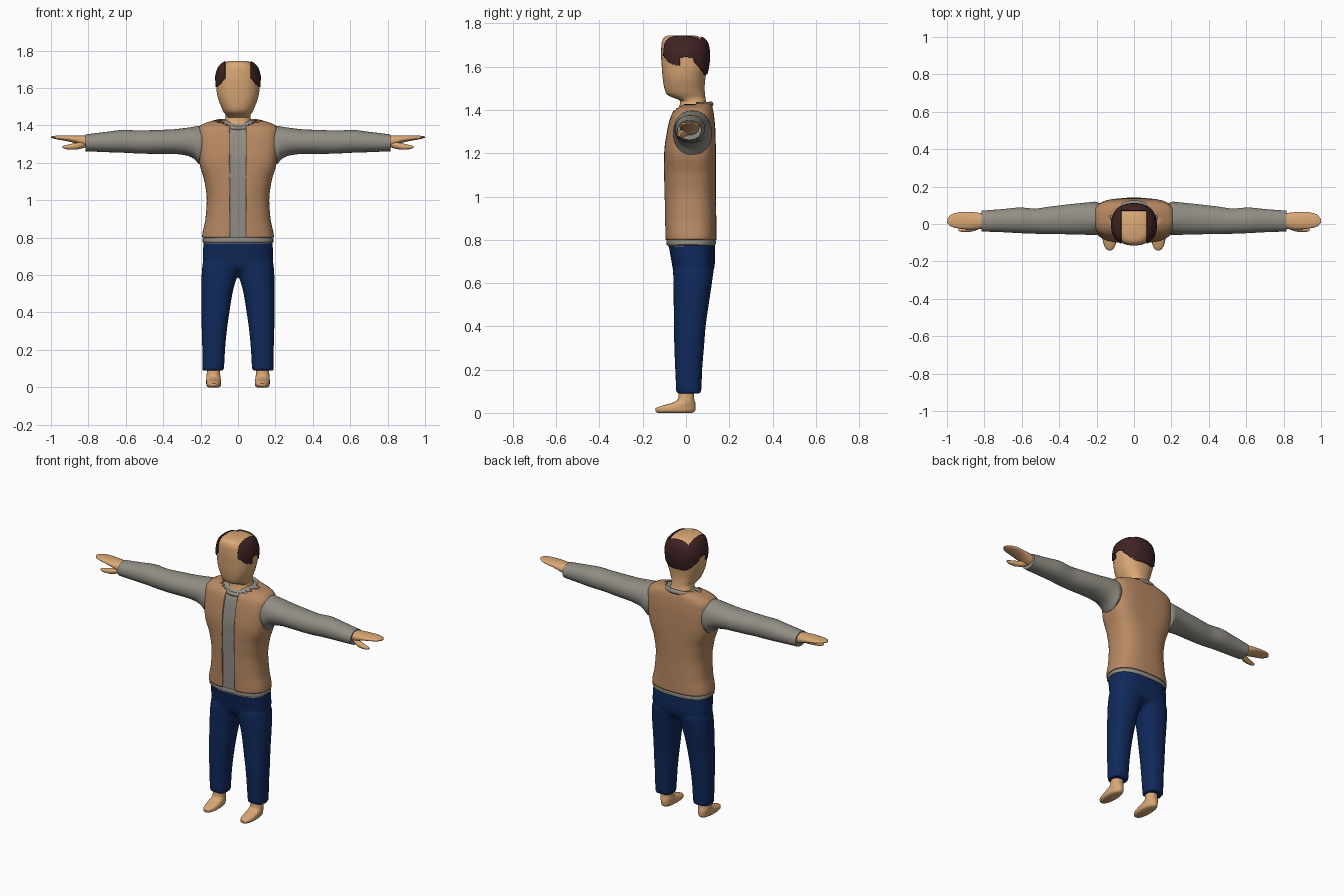
import bpy, bmesh, math
from mathutils import Vector

if "Cube" in bpy.data.objects:
    bpy.data.objects.remove(bpy.data.objects["Cube"])


def material(name, rgb):
    m = bpy.data.materials.new(name)
    m.diffuse_color = (*rgb, 1)
    m.use_nodes = True
    m.node_tree.nodes["Principled BSDF"].inputs["Base Color"].default_value = m.diffuse_color
    return m


SKIN = material("skin", (0.70, 0.39, 0.18))
TAN = material("vest tan", (0.48, 0.25, 0.125))
GRAY = material("shirt gray", (0.28, 0.27, 0.23))
NAVY = material("denim navy", (0.005, 0.022, 0.105))
HAIR = material("dark hair", (0.05, 0.016, 0.017))


def smooth_rows(rows, step):
    """Monotone interpolation of section rows along their first value."""
    n = len(rows)
    sec = [[(b - a) / (q[0] - p[0]) for a, b in zip(p, q)] for p, q in zip(rows, rows[1:])]
    tan = [sec[0]]
    for s, t in zip(sec, sec[1:]):
        tan.append([2 * a * b / (a + b) if a * b > 0 else 0 for a, b in zip(s, t)])
    tan.append(sec[-1])
    out = []
    for i in range(n - 1):
        p, q = rows[i], rows[i + 1]
        h = q[0] - p[0]
        k = max(1, math.ceil(abs(h) / step - 1e-6))
        for j in range(k):
            t = j / k
            row = [(2*t**3 - 3*t*t + 1) * a + (t**3 - 2*t*t + t) * h * u
                   + (3*t*t - 2*t**3) * b + (t**3 - t*t) * h * v
                   for a, b, u, v in zip(p, q, tan[i], tan[i + 1])]
            row[0] = p[0] + h * t
            out.append(row)
    return out + [rows[-1]]


def loft(bm, rows, axis="z", seg=48, step=0.02):
    """Rows: position, first cross range, second cross range, squareness."""
    rings = []
    for t, a0, a1, b0, b1, e in smooth_rows(rows, step):
        ring = []
        for i in range(seg):
            w = 2 * math.pi * i / seg
            c, s = math.cos(w), math.sin(w)
            a = (a0 + a1) / 2 + (a1 - a0) / 2 * math.copysign(abs(c) ** (2 / e), c)
            b = (b0 + b1) / 2 + (b1 - b0) / 2 * math.copysign(abs(s) ** (2 / e), s)
            ring.append(bm.verts.new((a, b, t) if axis == "z" else (t, a, b)))
        rings.append(ring)
    for r, q in zip(rings, rings[1:]):
        for i in range(seg):
            j = (i + 1) % seg
            bm.faces.new((r[i], r[j], q[j], q[i]))
    bm.faces.new(rings[0][::-1])
    bm.faces.new(rings[-1])


def finish(name, bm, mat, mirror=False):
    bmesh.ops.recalc_face_normals(bm, faces=bm.faces)
    me = bpy.data.meshes.new(name)
    bm.to_mesh(me)
    bm.free()
    me.materials.append(mat)
    ob = bpy.data.objects.new(name, me)
    bpy.context.collection.objects.link(ob)
    bpy.context.view_layer.objects.active = ob
    bpy.ops.object.select_all(action="DESELECT")
    ob.select_set(True)
    bpy.ops.object.shade_smooth_by_angle(angle=math.radians(45))
    if mirror:
        ob.modifiers.new("mirror", "MIRROR").use_mirror_merge = False
    return ob


def sym(rows, e=2.2):
    """Rows (z, half width, y0, y1[, squareness]) centred on x = 0."""
    return [(r[0], -r[1], r[1], r[2], r[3], r[4] if len(r) > 4 else e) for r in rows]


def shell(name, rows, mat, drop, cuts, thick, seg, step):
    """A thin layer over a lofted surface, trimmed by a rule."""
    bm = bmesh.new()
    loft(bm, rows, seg=seg, step=step)
    bmesh.ops.recalc_face_normals(bm, faces=bm.faces)
    for co, no in cuts:
        bmesh.ops.bisect_plane(bm, geom=bm.verts[:] + bm.edges[:] + bm.faces[:],
                               plane_co=co, plane_no=no)
    gone = [f for f in bm.faces if drop(f.calc_center_median())]
    bmesh.ops.delete(bm, geom=gone, context="FACES")
    ob = finish(name, bm, mat)
    so = ob.modifiers.new("thickness", "SOLIDIFY")
    so.thickness, so.offset = thick, 1


# Shirt body
torso = sym([(0.77, .183, -.084, .132, 2.6), (0.80, .184, -.087, .133, 2.6),
             (0.9, .166, -.09, .132, 2.6), (1.0, .159, -.092, .13, 2.6),
             (1.1, .171, -.094, .13, 2.8), (1.2, .198, -.093, .13, 3.4),
             (1.3, .206, -.08, .128, 3.6), (1.37, .208, -.062, .122, 3.4),
             (1.395, .195, -.045, .118, 3), (1.42, .125, -.02, .112, 2.4),
             (1.428, .095, -.01, .105, 2.2)])
bm = bmesh.new()
loft(bm, torso, seg=64)
finish("shirt_body", bm, GRAY)


# Open vest over the shirt
def not_vest(c):
    neck = c.z > 1.36 and (c.x / .112) ** 2 + ((c.y - .03) / .085) ** 2 < 1
    return neck or c.z < .8 or (c.y < 0 and abs(c.x) < .043)


shell("vest", torso, TAN, not_vest,
      [((s * .043, 0, 0), (1, 0, 0)) for s in (-1, 1)], 0.008, 96, 0.01)

# Collar band
bpy.ops.mesh.primitive_torus_add(major_segments=48, minor_segments=12, major_radius=.1,
                                 minor_radius=.013, location=(0, .032, 1.406),
                                 rotation=(math.radians(14), 0, 0))
collar = bpy.context.object
collar.name = "collar"
collar.scale = (1.05, .86, 1)
collar.data.materials.append(GRAY)
bpy.ops.object.shade_smooth_by_angle(angle=math.radians(60))

# Hem band
bm = bmesh.new()
loft(bm, sym([(.773, .182, -.084, .133), (.778, .189, -.09, .137),
              (.793, .189, -.091, .138), (.8, .183, -.087, .134)], 2.6), step=.004)
finish("hem", bm, GRAY)

# Sleeves
bm = bmesh.new()
loft(bm, [(.18, -.05, .108, 1.215, 1.385, 2.1), (.208, -.06, .12, 1.192, 1.397, 2.1),
          (.23, -.059, .117, 1.218, 1.394, 2.1), (.27, -.057, .113, 1.238, 1.388, 2.1),
          (.35, -.055, .105, 1.248, 1.379, 2.1), (.45, -.054, .093, 1.248, 1.375, 2.1),
          (.53, -.052, .083, 1.25, 1.373, 2.1), (.61, -.049, .088, 1.254, 1.376, 2.1),
          (.7, -.044, .08, 1.257, 1.366, 2.1), (.815, -.04, .071, 1.262, 1.352, 2.1)],
     "x", 40)
finish("sleeve", bm, GRAY, True)

# Hands: flat mitten plus lower thumb
bm = bmesh.new()
loft(bm, [(.79, -.022, .056, 1.28, 1.344, 2.2), (.83, -.028, .06, 1.288, 1.347, 2.2),
          (.87, -.03, .064, 1.305, 1.347, 2.2), (.92, -.026, .064, 1.317, 1.347, 2.2),
          (.96, -.02, .058, 1.324, 1.346, 2.2), (.985, -.01, .046, 1.329, 1.344, 2.2),
          (1.0, .008, .026, 1.334, 1.341, 2.2)], "x", 28)
loft(bm, [(.81, -.015, .02, 1.285, 1.325, 2), (.84, -.032, .008, 1.276, 1.312, 2),
          (.88, -.042, -.008, 1.27, 1.304, 2), (.92, -.043, -.017, 1.273, 1.295, 2),
          (.938, -.037, -.024, 1.28, 1.29, 2)], "x", 20, .01)
finish("hand", bm, SKIN, True)

# Trousers: pelvis and two legs blended together
bm = bmesh.new()
loft(bm, sym([(.605, .13, -.01, .07), (.64, .183, -.055, .122), (.7, .188, -.067, .134),
              (.785, .184, -.082, .134)], 2.6))
for s in (1, -1):
    leg = [(.09, .075, .19, -.045, .071), (.2, .069, .191, -.05, .075),
           (.3, .06, .194, -.054, .083), (.4, .046, .195, -.056, .091),
           (.5, .03, .195, -.057, .105), (.58, .008, .195, -.058, .117),
           (.66, -.03, .19, -.06, .128)]
    loft(bm, [(z, min(s * a, s * b), max(s * a, s * b), c, d, 2.3)
              for z, a, b, c, d in leg])
trousers = finish("trousers", bm, NAVY)
rm = trousers.modifiers.new("blend", "REMESH")
rm.mode, rm.voxel_size, rm.use_smooth_shade = "VOXEL", 0.009, True
sm = trousers.modifiers.new("soften", "SMOOTH")
sm.factor, sm.iterations = 0.5, 5

# Bare feet with ankles
bm = bmesh.new()
loft(bm, [(0, .102, .158, -.13, .03, 2.2), (.008, .092, .168, -.142, .041, 2.2),
          (.02, .09, .17, -.142, .045, 2.2), (.035, .091, .17, -.105, .045, 2.2),
          (.05, .093, .169, -.055, .042, 2.2), (.065, .095, .168, -.037, .038, 2.2),
          (.09, .095, .166, -.034, .037, 2.2), (.14, .095, .168, -.034, .045, 2.2)],
     seg=36, step=.006)
finish("foot", bm, SKIN, True)

# Head and neck
head = sym([(1.38, .09, -.045, .11), (1.42, .073, -.03, .1), (1.442, .066, -.027, .092),
            (1.455, .067, -.055, .09), (1.47, .076, -.087, .088), (1.5, .09, -.1, .086),
            (1.55, .108, -.108, .09), (1.6, .116, -.112, .101), (1.65, .117, -.115, .106),
            (1.7, .106, -.114, .1), (1.725, .088, -.108, .084), (1.738, .068, -.097, .062),
            (1.745, .046, -.08, .038)], 2.3)
bm = bmesh.new()
loft(bm, head, seg=64, step=.01)
finish("head", bm, SKIN)

# Hairline height from front to back
LINE = [(-.105, 1.66), (-.09, 1.635), (-.06, 1.61), (-.03, 1.605), (-.025, 1.64),
        (0, 1.645), (.03, 1.64), (.04, 1.62), (.085, 1.565), (.2, 1.56)]


def not_hair(c):
    if c.y < -.1 or (abs(c.x) < .067 and c.y < .07):
        return True
    for (y0, z0), (y1, z1) in zip(LINE, LINE[1:]):
        if y0 <= c.y <= y1:
            return c.z < z0 + (z1 - z0) * (c.y - y0) / (y1 - y0)
    return c.z < 1.66


shell("hair", head, HAIR, not_hair,
      [((s * .067, 0, 0), (1, 0, 0)) for s in (-1, 1)] + [((0, .07, 0), (0, 1, 0))],
      0.006, 112, 0.005)
